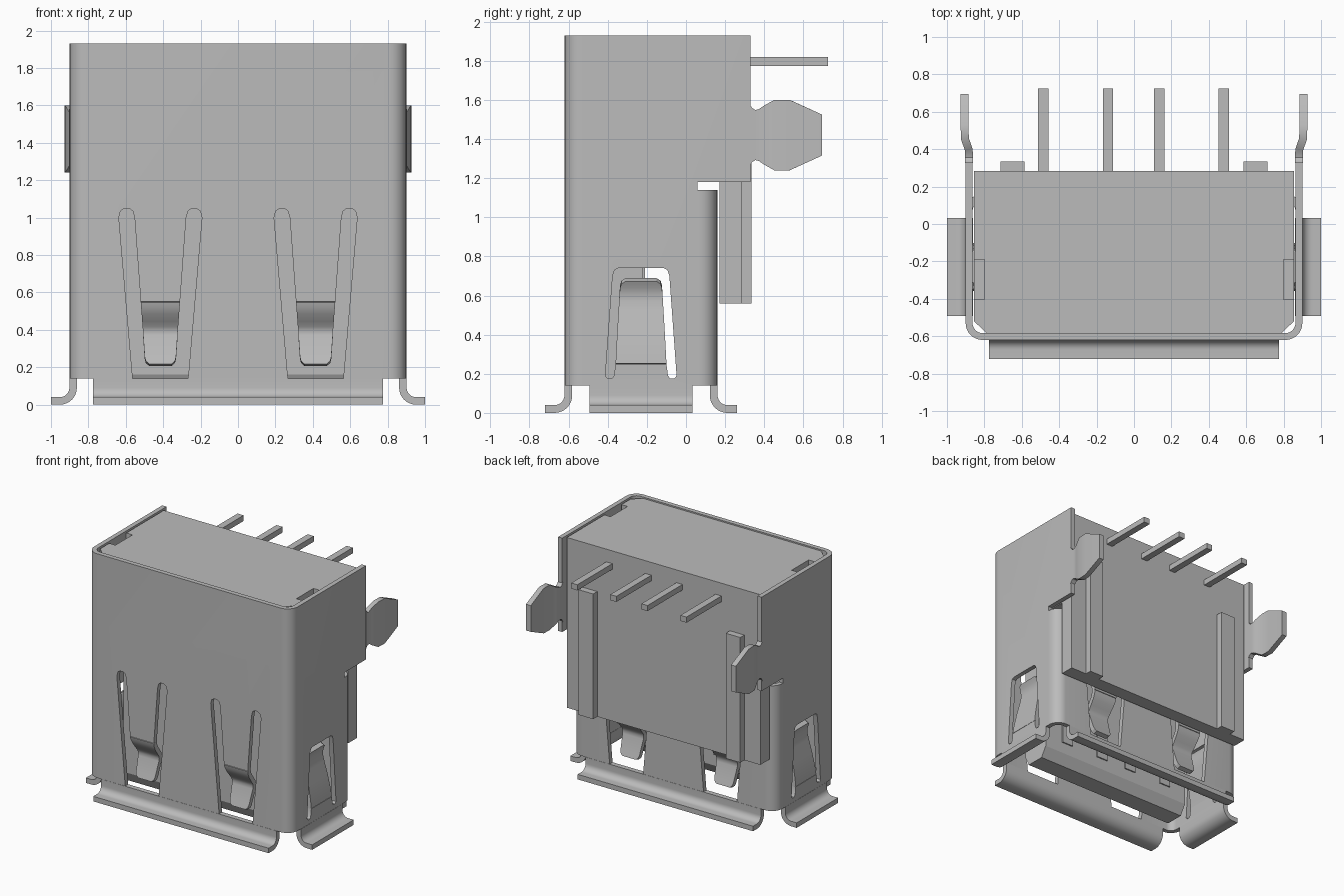
import bpy, bmesh, math

if "Cube" in bpy.data.objects:
    bpy.data.objects.remove(bpy.data.objects["Cube"])

GREY = (0.5, 0.5, 0.5, 1)
mat = bpy.data.materials.new("plain grey")
mat.use_nodes = True
mat.diffuse_color = GREY
mat.node_tree.nodes["Principled BSDF"].inputs["Base Color"].default_value = GREY

T = 0.037                    # sheet metal thickness
XW = 0.9 - T / 2             # centre plane of the side walls
YF, YB, YC = -0.62 + T / 2, 0.16 - T / 2, -0.23


def finish(name, bm, smooth=True):
    bmesh.ops.recalc_face_normals(bm, faces=bm.faces)
    me = bpy.data.meshes.new(name)
    bm.to_mesh(me)
    bm.free()
    me.materials.append(mat)
    ob = bpy.data.objects.new(name, me)
    bpy.context.collection.objects.link(ob)
    if smooth:
        shade(ob)
    return ob


def shade(ob):
    bpy.ops.object.select_all(action='DESELECT')
    ob.select_set(True)
    bpy.context.view_layer.objects.active = ob
    bpy.ops.object.shade_smooth_by_angle(angle=math.radians(32))


def prism(name, pts, lo, hi, axis='z', smooth=False):
    """Extrude a 2D outline along one axis."""
    place = {'z': lambda a, b, h: (a, b, h),
             'y': lambda a, b, h: (a, h, b),
             'x': lambda a, b, h: (h, a, b)}[axis]
    bm = bmesh.new()
    face = bm.faces.new([bm.verts.new(place(a, b, lo)) for a, b in pts])
    ext = bmesh.ops.extrude_face_region(bm, geom=[face])
    verts = [v for v in ext['geom'] if isinstance(v, bmesh.types.BMVert)]
    delta = place(0, 0, hi - lo)
    bmesh.ops.translate(bm, verts=verts, vec=delta)
    return finish(name, bm, smooth)


def box(name, x0, x1, y0, y1, z0, z1):
    return prism(name, [(x0, y0), (x1, y0), (x1, y1), (x0, y1)], z0, z1)


def ribbon(name, path, place, t=T):
    """Bent sheet strip: path of (outward offset, distance along, half width)."""
    bm = bmesh.new()
    rings = []
    for i, (o, s, w) in enumerate(path):
        a, b = path[max(i - 1, 0)], path[min(i + 1, len(path) - 1)]
        do, ds = b[0] - a[0], b[1] - a[1]
        n = math.hypot(do, ds)
        no, ns = ds / n * t / 2, -do / n * t / 2
        rings.append([bm.verts.new(place(u, o + k * no, s + k * ns))
                      for u, k in ((-w, -1), (w, -1), (w, 1), (-w, 1))])
    for r, q in zip(rings, rings[1:]):
        for j in range(4):
            bm.faces.new((r[j], r[(j + 1) % 4], q[(j + 1) % 4], q[j]))
    bm.faces.new(rings[0])
    bm.faces.new(rings[-1])
    return finish(name, bm)


def cut(ob, cutters):
    for c in cutters:
        m = ob.modifiers.new("cut", 'BOOLEAN')
        m.operation, m.solver, m.object = 'DIFFERENCE', 'EXACT', c
        bpy.context.view_layer.objects.active = ob
        bpy.ops.object.modifier_apply(modifier=m.name)


def u_wall(y_open, y_wall):
    """Plan outline of a bent wall: one long face, two legs, rounded corners."""
    d = 1 if y_open > y_wall else -1

    def arc(x, y, r):
        half = [(x - r + r * math.cos(a), y + d * r - d * r * math.sin(a))
                for a in [i * math.pi / 16 for i in range(9)]]
        return [(x, y_open)] + half + [(-p, q) for p, q in half[::-1]] + [(-x, y_open)]
    return arc(0.9, y_wall, 0.09) + arc(0.9 - T, y_wall + d * T, 0.09 - T)[::-1]


def mirrored(half, dx=0):
    return [(dx + a, b) for a, b in half] + [(dx - a, b) for a, b in half[::-1]]


# Shell: front with both sides, and the shorter rear wall
shell = prism("shell_front_and_sides", u_wall(0.33, -0.62), 0.14, 1.93)
rear = prism("shell_rear_wall", u_wall(0.06, 0.16), 0.14, 1.14)

# Slots around the spring fingers
long_slot = [(0.105, 0.55), (0.138, 1.0), (0.148, 1.035), (0.165, 1.048),
             (0.193, 1.048), (0.213, 1.035), (0.222, 1.0), (0.148, 0.14),
             (0.138, 0.11), (0.115, 0.10)]
side_slot = [(0.13, 0.25), (0.138, 0.19), (0.15, 0.175), (0.17, 0.175),
             (0.182, 0.19), (0.145, 0.70), (0.135, 0.73), (0.115, 0.74)]
slots = [prism("slot_cutter", mirrored(long_slot, x), -1, 1, 'y') for x in (-0.415, 0.415)]
side_cut = prism("side_slot_cutter", mirrored(side_slot, YC), -1.2, 1.2, 'x')
step = box("step_cutter", -1.2, 1.2, 0.06, 0.6, 0, 1.18)
cut(shell, slots + [side_cut, step])
cut(rear, slots)
shade(shell)
shade(rear)

# Wall frames: (across, outward, along) to world
def front(xc):
    return lambda u, o, s: (xc + u, YF - o, s)


def back(xc):
    return lambda u, o, s: (xc + u, YB + o, s)


def side(d):
    return lambda u, o, s: (d * (XW + o), YC + u, s)


def ear(d):
    return lambda u, o, s: (d * (XW + o), s, 1.42 + u)


# Flared feet around the mouth
def foot(w):
    bend = [(0.07 - 0.07 * math.cos(a), 0.09 - 0.07 * math.sin(a), w)
            for a in [i * math.pi / 16 for i in range(9)]]
    return [(0, 0.14, w)] + bend + [(0.119, 0.02, w)]


ribbon("front_foot", foot(0.775), front(0), 0.04)
ribbon("rear_foot", foot(0.775), back(0), 0.04)

# Spring fingers, front and rear
finger = [(0, 0.55, 0.105), (-0.006, 0.525, 0.103), (-0.022, 0.495, 0.10),
          (-0.052, 0.455, 0.097), (-0.075, 0.425, 0.095), (-0.086, 0.395, 0.093),
          (-0.082, 0.365, 0.092), (-0.045, 0.25, 0.084), (-0.038, 0.228, 0.078),
          (-0.033, 0.212, 0.06)]
for x, tag in ((0.415, "left"), (-0.415, "right")):
    ribbon("front_spring_" + tag, finger, front(x))
    ribbon("rear_spring_" + tag, finger, back(x))

# Side feet, side springs and mounting ears
side_finger = [(0, 0.25, 0.13), (-0.008, 0.31, 0.127), (-0.03, 0.42, 0.121),
               (-0.055, 0.52, 0.115), (-0.065, 0.57, 0.112), (-0.064, 0.61, 0.11),
               (-0.052, 0.645, 0.107), (-0.04, 0.668, 0.1), (-0.034, 0.68, 0.08)]
ear_path = [(0, 0.325, 0.16), (0, 0.338, 0.138), (0, 0.355, 0.128), (0, 0.375, 0.133),
            (0.003, 0.40, 0.148), (0.022, 0.455, 0.18), (0.025, 0.53, 0.18),
            (0.025, 0.695, 0.105)]
for d, tag in ((1, "left"), (-1, "right")):
    ribbon("side_foot_" + tag, foot(0.262), side(d), 0.04)
    ribbon("side_spring_" + tag, side_finger, side(d))
    ribbon("mounting_ear_" + tag, ear_path, ear(d), 0.042)

# Insulator: block with chamfered front corners and two top pockets
body = prism("insulator_block", mirrored([(0.855, 0.283), (0.855, -0.52), (0.79, -0.582)]),
             1.18, 1.92)
pockets = [box("pocket_cutter", min(d * 0.8, d * 0.9), max(d * 0.8, d * 0.9),
               -0.405, -0.19, 1.84, 2.0) for d in (1, -1)]
cut(body, pockets)
box("insulator_rear_skirt", -0.855, 0.855, 0.17, 0.283, 0.56, 1.18)
for d, tag in ((1, "left"), (-1, "right")):
    box("rear_rib_" + tag, d * 0.65 - 0.064, d * 0.65 + 0.064, 0.28, 0.335, 0.56, 1.56)

# Tongue inside the mouth, with its contacts and the solder pins
prism("tongue", [(-0.46, 1.19), (-0.46, 0.16), (-0.42, 0.08), (-0.27, 0.08),
                 (-0.22, 0.16), (-0.22, 1.19)], -0.69, 0.69, 'x')
for i, x in enumerate((-0.485, -0.14, 0.135, 0.48), 1):
    box(f"contact_{i}", x - 0.05, x + 0.05, -0.225, -0.21, 0.25, 1.19)
    box(f"solder_pin_{i}", x - 0.027, x + 0.027, 0.25, 0.725, 1.773, 1.818)

# Remove the cutters
for c in slots + pockets + [side_cut, step]:
    bpy.data.objects.remove(c)
